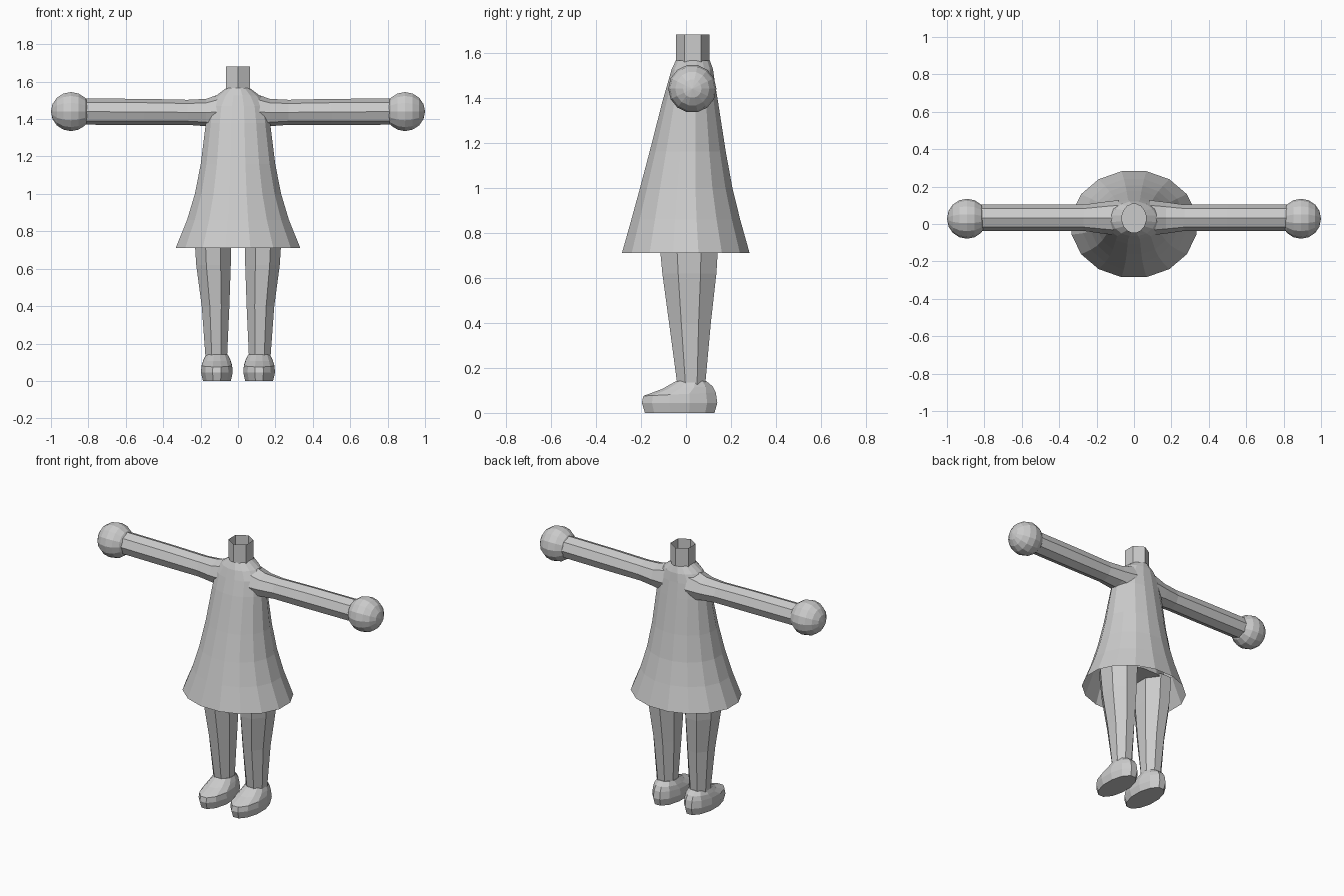
import bpy, bmesh, math
from mathutils import Vector, Matrix

cube = bpy.data.objects.get("Cube")
if cube:
    bpy.data.objects.remove(cube)

GREY = (0.6, 0.6, 0.6, 1)
grey = bpy.data.materials.new("plain grey")
grey.use_nodes = True
grey.diffuse_color = GREY
grey.node_tree.nodes["Principled BSDF"].inputs["Base Color"].default_value = GREY


def finish(name, bm):
    mesh = bpy.data.meshes.new(name)
    bmesh.ops.recalc_face_normals(bm, faces=bm.faces)
    bm.to_mesh(mesh)
    bm.free()
    mesh.materials.append(grey)
    obj = bpy.data.objects.new(name, mesh)
    bpy.context.collection.objects.link(obj)
    return obj


def ellipse(cx, rx, y0, y1, sides, turn=0.0):
    """Points of a level ring spanning y0..y1 around x = cx."""
    for i in range(sides):
        a = math.tau * (i + turn) / sides
        yield cx + rx * math.cos(a), (y0 + y1) / 2 + (y1 - y0) / 2 * math.sin(a)


def loft(name, rings, cap_start=False, cap_end=False):
    bm = bmesh.new()
    loops = [[bm.verts.new(p) for p in ring] for ring in rings]
    n = len(loops[0])
    for lo, hi in zip(loops, loops[1:]):
        for i in range(n):
            j = (i + 1) % n
            bm.faces.new((lo[i], lo[j], hi[j], hi[i]))
    if cap_start:
        bm.faces.new(loops[0])
    if cap_end:
        bm.faces.new(loops[-1])
    return finish(name, bm)


def upright(name, profile, sides, turn=0.0, **caps):
    """Loft of level rings given as (z, centre x, radius x, y front, y back)."""
    rings = [[(x, y, z) for x, y in ellipse(cx, rx, y0, y1, sides, turn)]
             for z, cx, rx, y0, y1 in profile]
    return loft(name, rings, **caps)


# Flared dress, open at the hem, closing in to the neck
upright("dress", [
    (0.71, 0, 0.34, -0.29, 0.288),
    (0.86, 0, 0.278, -0.247, 0.245),
    (1.0, 0, 0.235, -0.208, 0.21),
    (1.16, 0, 0.203, -0.165, 0.18),
    (1.38, 0, 0.175, -0.108, 0.145),
    (1.47, 0, 0.16, -0.082, 0.13),
    (1.525, 0, 0.12, -0.066, 0.122),
    (1.565, 0, 0.065, -0.047, 0.108),
], 16, 0.5)

# Open six-sided neck
upright("neck", [(1.55, 0, 0.074, -0.045, 0.105),
                 (1.68, 0, 0.074, -0.045, 0.105)], 6, 0.5)

# Hips hidden inside the dress
upright("hips", [(0.78, 0, 0.22, -0.13, 0.155),
                 (1.0, 0, 0.16, -0.12, 0.14)], 12, 0.5,
        cap_start=True, cap_end=True)

ARM_Y, ARM_Z = 0.033, 1.44

for side, s in (("left", 1), ("right", -1)):
    # Eight-sided arm widening into the shoulder: (x, radius y, radius z, z)
    arm = []
    for x, ry, rz, z in ((0.08, 0.095, 0.1, 1.44), (0.17, 0.084, 0.073, 1.435),
                         (0.27, 0.07, 0.067, 1.436), (0.5, 0.07, 0.07, 1.438),
                         (0.82, 0.07, 0.07, 1.44)):
        arm.append([(s * x, ARM_Y + ry * math.cos(k * math.tau / 8),
                     z + rz * math.sin(k * math.tau / 8)) for k in range(8)])
    loft(side + "_arm", arm, cap_end=True)

    # Ball hand with its poles along the arm
    bm = bmesh.new()
    bmesh.ops.create_uvsphere(
        bm, u_segments=14, v_segments=8, radius=0.107,
        matrix=Matrix.Translation(Vector((s * 0.893, ARM_Y - 0.005, ARM_Z)))
        @ Matrix.Rotation(math.pi / 2, 4, "Y"))
    finish(side + "_hand", bm)

    # Tapered leg
    upright(side + "_leg", [
        (0.12, s * 0.116, 0.062, -0.043, 0.09),
        (0.4, s * 0.12, 0.08, -0.083, 0.118),
        (0.62, s * 0.131, 0.1, -0.115, 0.145),
        (0.8, s * 0.135, 0.108, -0.133, 0.157),
    ], 8, 0.5)

    # Shoe: sole, rounded side, sloping instep and ankle opening
    shoe = []
    for z, rx, y0, y1, slope in ((0, 0.077, -0.188, 0.132, 0),
                                 (0.045, 0.088, -0.202, 0.145, 0),
                                 (0.083, 0.084, -0.195, 0.138, 0.008),
                                 (0.112, 0.074, -0.11, 0.122, 0.006),
                                 (0.142, 0.06, -0.045, 0.092, 0)):
        mid = (y0 + y1) / 2
        shoe.append([(x, y, z + slope * (y - mid) / (y1 - mid))
                     for x, y in ellipse(s * 0.113, rx, y0, y1, 12, 0.5)])
    loft(side + "_shoe", shoe, cap_start=True, cap_end=True)
